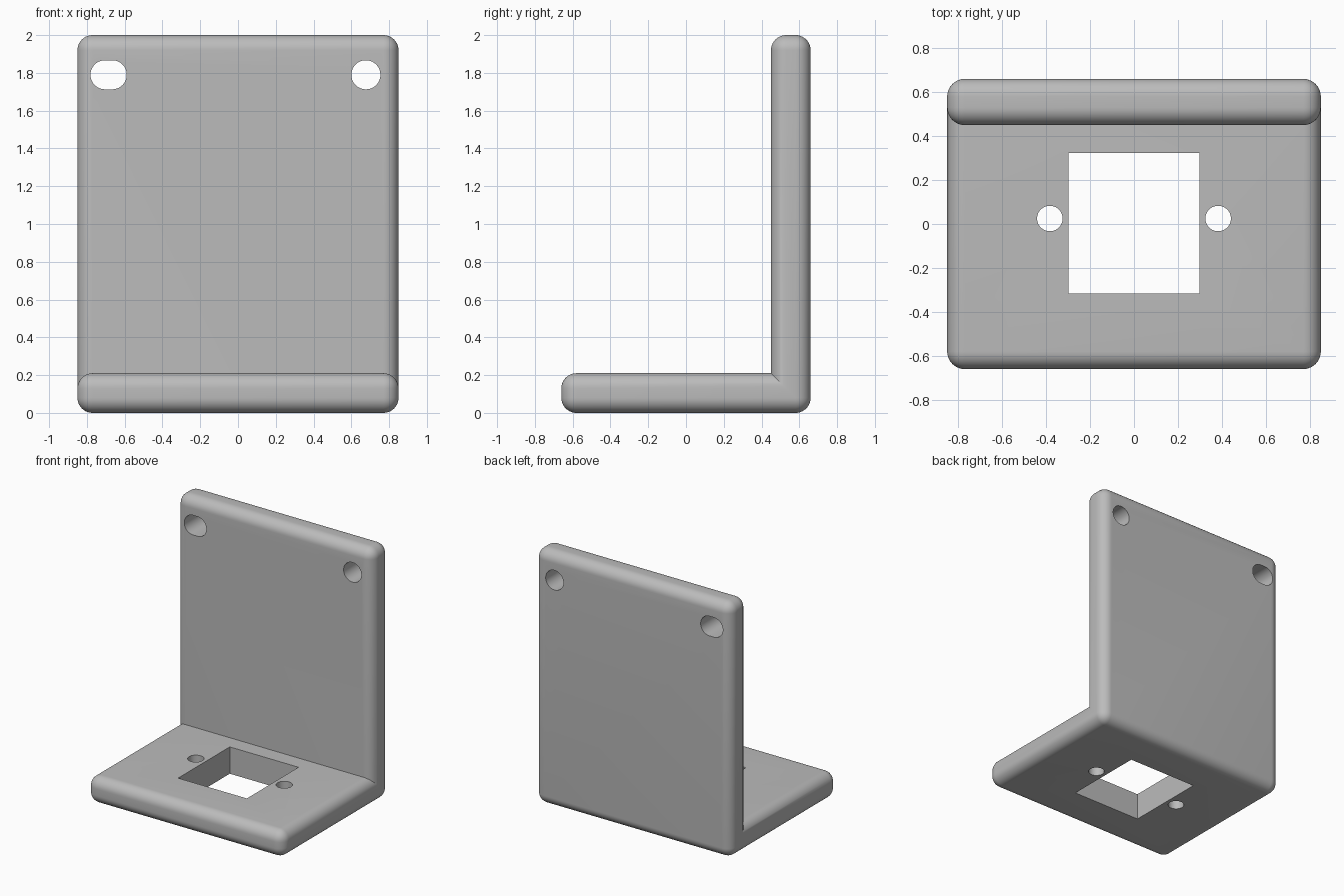
import bpy
import bmesh
import math
from mathutils import Matrix, Vector

cube = bpy.data.objects.get("Cube")
if cube:
    bpy.data.objects.remove(cube, do_unlink=True)

HALF_W, HALF_D, HEIGHT = 0.85, 0.66, 2.0
THICK, ROUND = 0.21, 0.08

grey = bpy.data.materials.new("plain_grey")
grey.use_nodes = True
grey.diffuse_color = (0.5, 0.5, 0.5, 1)
grey.node_tree.nodes["Principled BSDF"].inputs["Base Color"].default_value = (0.5, 0.5, 0.5, 1)


def finish(name, bm):
    bmesh.ops.recalc_face_normals(bm, faces=bm.faces)
    mesh = bpy.data.meshes.new(name)
    bm.to_mesh(mesh)
    bm.free()
    mesh.materials.append(grey)
    obj = bpy.data.objects.new(name, mesh)
    bpy.context.collection.objects.link(obj)
    return obj


def prism(outline, direction, to_world):
    """Extrude a closed 2D outline along a direction."""
    bm = bmesh.new()
    face = bm.faces.new([bm.verts.new(to_world(a, b)) for a, b in outline])
    side = bmesh.ops.extrude_face_region(bm, geom=[face])["geom"]
    moved = [v for v in side if isinstance(v, bmesh.types.BMVert)]
    bmesh.ops.translate(bm, verts=moved, vec=direction)
    return bm


def slot(cx, cy, radius, stretch=0.0, steps=48):
    """Round outline, optionally stretched sideways with straight runs."""
    points = []
    for i in range(steps):
        a = 2 * math.pi * (i + 0.5) / steps
        shift = math.copysign(stretch, math.cos(a))
        points.append((cx + shift + radius * math.cos(a), cy + radius * math.sin(a)))
    return points


# L-shaped body: every edge rounded except the inside corner
inner_y = HALF_D - THICK
profile = [(-HALF_D, 0), (HALF_D, 0), (HALF_D, HEIGHT),
           (inner_y, HEIGHT), (inner_y, THICK), (-HALF_D, THICK)]
bm = prism(profile, (2 * HALF_W, 0, 0), lambda y, z: (-HALF_W, y, z))
inside = Vector((0, inner_y, THICK))
outer_edges = [e for e in bm.edges
               if any((Vector((0, v.co.y, v.co.z)) - inside).length > 0.01 for v in e.verts)]
bmesh.ops.bevel(bm, geom=outer_edges, offset=ROUND, segments=10, profile=0.5,
                affect='EDGES', clamp_overlap=False)
bracket = finish("angle_bracket", bm)

# Cutters through the upright plate and the base
cutters = []
for name, outline in (("slotted_hole", slot(-0.685, 1.79, 0.077, 0.019)),
                      ("mounting_hole", slot(0.677, 1.79, 0.077))):
    cutters.append(finish(name + "_cutter",
                          prism(outline, (0, 0.6, 0), lambda x, z: (x, 0.3, z))))

window = [(-0.298, -0.316), (0.298, -0.316), (0.298, 0.324), (-0.298, 0.324)]
for name, outline in (("window", window),
                      ("left_screw_hole", slot(0.383, 0.025, 0.058)),
                      ("right_screw_hole", slot(-0.383, 0.025, 0.058))):
    cutters.append(finish(name + "_cutter",
                          prism(outline, (0, 0, 0.6), lambda x, y: (x, y, -0.2))))

bpy.context.view_layer.objects.active = bracket
bracket.select_set(True)
for cutter in cutters:
    mod = bracket.modifiers.new(cutter.name, 'BOOLEAN')
    mod.operation = 'DIFFERENCE'
    mod.solver = 'EXACT'
    mod.object = cutter
    bpy.ops.object.modifier_apply(modifier=mod.name)
for cutter in cutters:
    bpy.data.objects.remove(cutter, do_unlink=True)

bpy.ops.object.select_all(action='DESELECT')
bracket.select_set(True)
bpy.ops.object.shade_smooth_by_angle(angle=math.radians(30))
